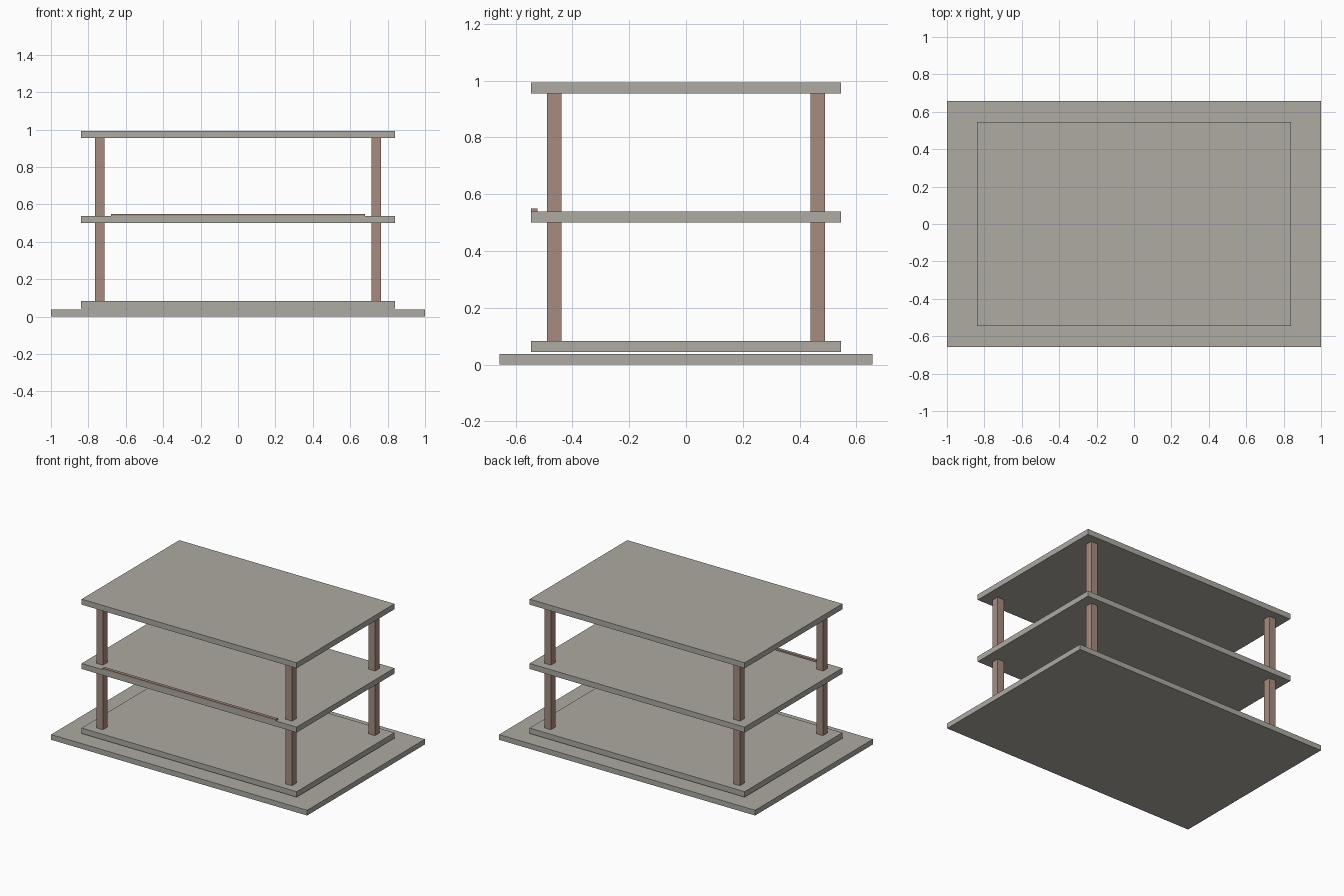
import bpy

cube = bpy.data.objects.get("Cube")
if cube:
    bpy.data.objects.remove(cube, do_unlink=True)


def make_material(name, rgb):
    mat = bpy.data.materials.new(name)
    mat.use_nodes = True
    mat.diffuse_color = (*rgb, 1)
    mat.node_tree.nodes["Principled BSDF"].inputs["Base Color"].default_value = (*rgb, 1)
    return mat


concrete = make_material("warm_grey_concrete", (0.42, 0.405, 0.36))
brown = make_material("dusty_brown", (0.385, 0.265, 0.215))


def box(name, x, y, z, mat):
    """Box from (min, max) spans along each axis."""
    spans = (x, y, z)
    bpy.ops.mesh.primitive_cube_add(size=1, location=[(a + b) / 2 for a, b in spans])
    obj = bpy.context.object
    obj.name = name
    obj.scale = [b - a for a, b in spans]
    bpy.ops.object.transform_apply(location=False, rotation=False, scale=True)
    obj.data.materials.append(mat)
    return obj


# Ground slab, with a thin gap under the first floor
box("ground_slab", (-1, 1), (-0.657, 0.657), (0, 0.037), concrete)

# Three equal floor plates
thickness = 0.039
floors = {"lower_floor": 0.044, "middle_floor": 0.5, "roof_slab": 0.954}
for name, z in floors.items():
    box(name, (-0.84, 0.84), (-0.545, 0.545), (z, z + thickness), concrete)

# Square corner columns, running through the middle floor
half = 0.0255
for side, sx in (("left", 1), ("right", -1)):
    for end, sy in (("front", -1), ("back", 1)):
        cx, cy = sx * 0.739, sy * 0.463
        box(f"{end}_{side}_column", (cx - half, cx + half), (cy - half, cy + half),
            (0.06, 0.97), brown)

# Low kerb along the front edge of the middle floor
box("front_kerb", (-0.678, 0.678), (-0.545, -0.523), (0.539, 0.549), brown)
